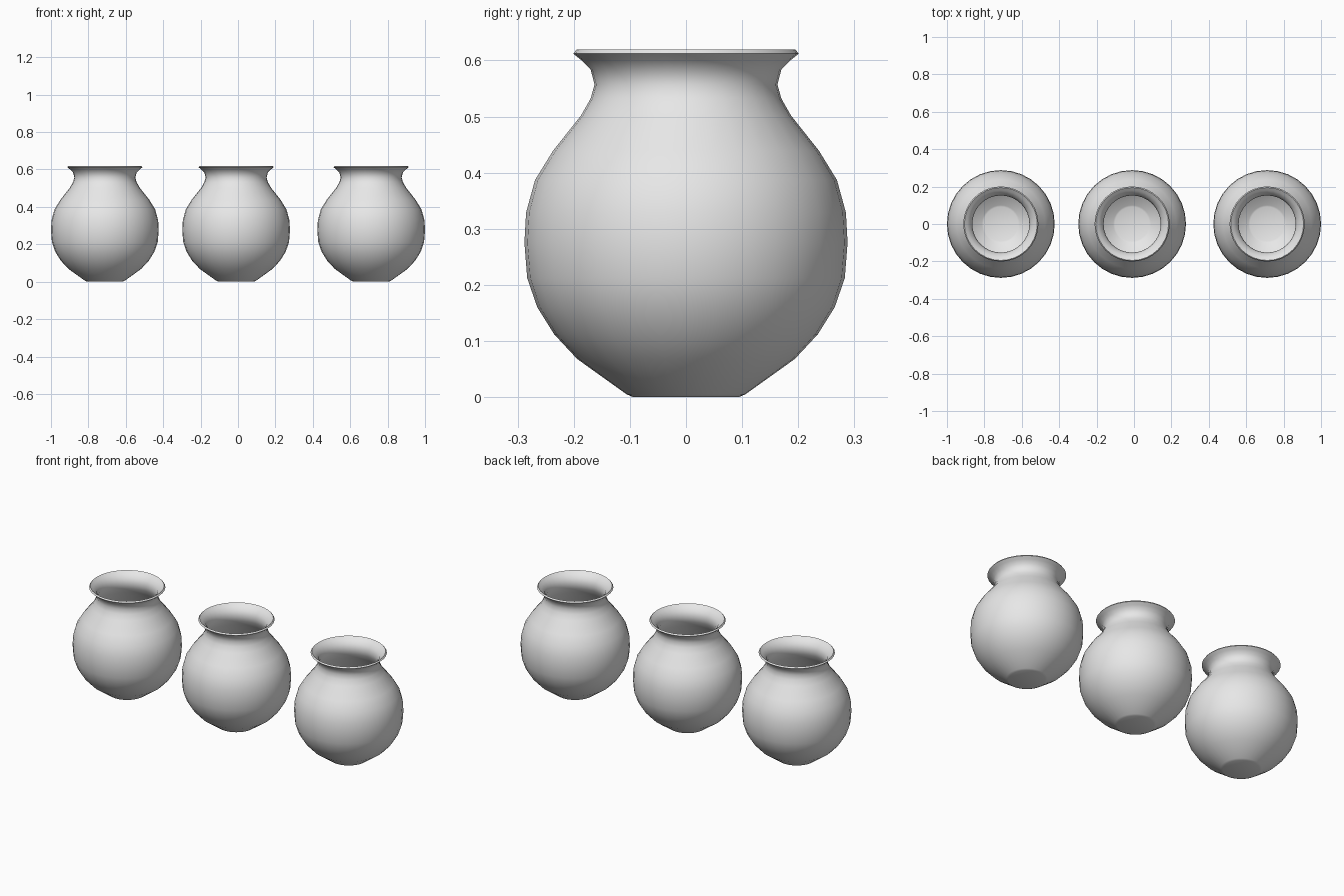
import bpy
import bmesh
import math

cube = bpy.data.objects.get("Cube")
if cube:
    bpy.data.objects.remove(cube, do_unlink=True)

SIDES = 32
WALL = 0.01

# Outer profile (radius, height), from the base centre up to the flared rim
PROFILE = [
    (0, 0), (0.094, 0), (0.106, 0.005), (0.194, 0.068), (0.235, 0.112),
    (0.265, 0.16), (0.283, 0.212), (0.288, 0.275), (0.285, 0.329),
    (0.269, 0.387), (0.237, 0.439), (0.187, 0.502), (0.17, 0.532),
    (0.163, 0.557), (0.17, 0.584), (0.186, 0.6), (0.201, 0.612),
]

# Plain grey clay
clay = bpy.data.materials.new("grey_clay")
clay.use_nodes = True
clay.diffuse_color = (0.8, 0.8, 0.8, 1)
shader = next(n for n in clay.node_tree.nodes if n.type == "BSDF_PRINCIPLED")
shader.inputs["Base Color"].default_value = clay.diffuse_color


def make_vase(name, x):
    """Turn the profile round z, then give it an inward wall thickness."""
    bm = bmesh.new()
    verts = [bm.verts.new((r, 0, z)) for r, z in PROFILE]
    edges = [bm.edges.new(pair) for pair in zip(verts, verts[1:])]
    bmesh.ops.spin(bm, geom=verts + edges, cent=(0, 0, 0), axis=(0, 0, 1),
                   angle=math.tau, steps=SIDES)
    bmesh.ops.remove_doubles(bm, verts=bm.verts, dist=0.0005)
    bmesh.ops.recalc_face_normals(bm, faces=bm.faces)
    # Make sure the outside of the base faces down
    base = min(bm.faces, key=lambda f: f.calc_center_median().z)
    if base.normal.z > 0:
        bmesh.ops.reverse_faces(bm, faces=bm.faces)
    mesh = bpy.data.meshes.new(name)
    bm.to_mesh(mesh)
    bm.free()
    mesh.materials.append(clay)

    vase = bpy.data.objects.new(name, mesh)
    bpy.context.collection.objects.link(vase)
    vase.location.x = x
    wall = vase.modifiers.new("wall", "SOLIDIFY")
    wall.thickness = WALL
    wall.offset = -1
    wall.use_even_offset = True

    bpy.ops.object.select_all(action="DESELECT")
    vase.select_set(True)
    bpy.context.view_layer.objects.active = vase
    bpy.ops.object.modifier_apply(modifier=wall.name)
    bpy.ops.object.shade_smooth_by_angle(angle=math.radians(45))


# Three matching vases in a row
for name, x in (("right_vase", -0.712), ("middle_vase", -0.01), ("left_vase", 0.712)):
    make_vase(name, x)
